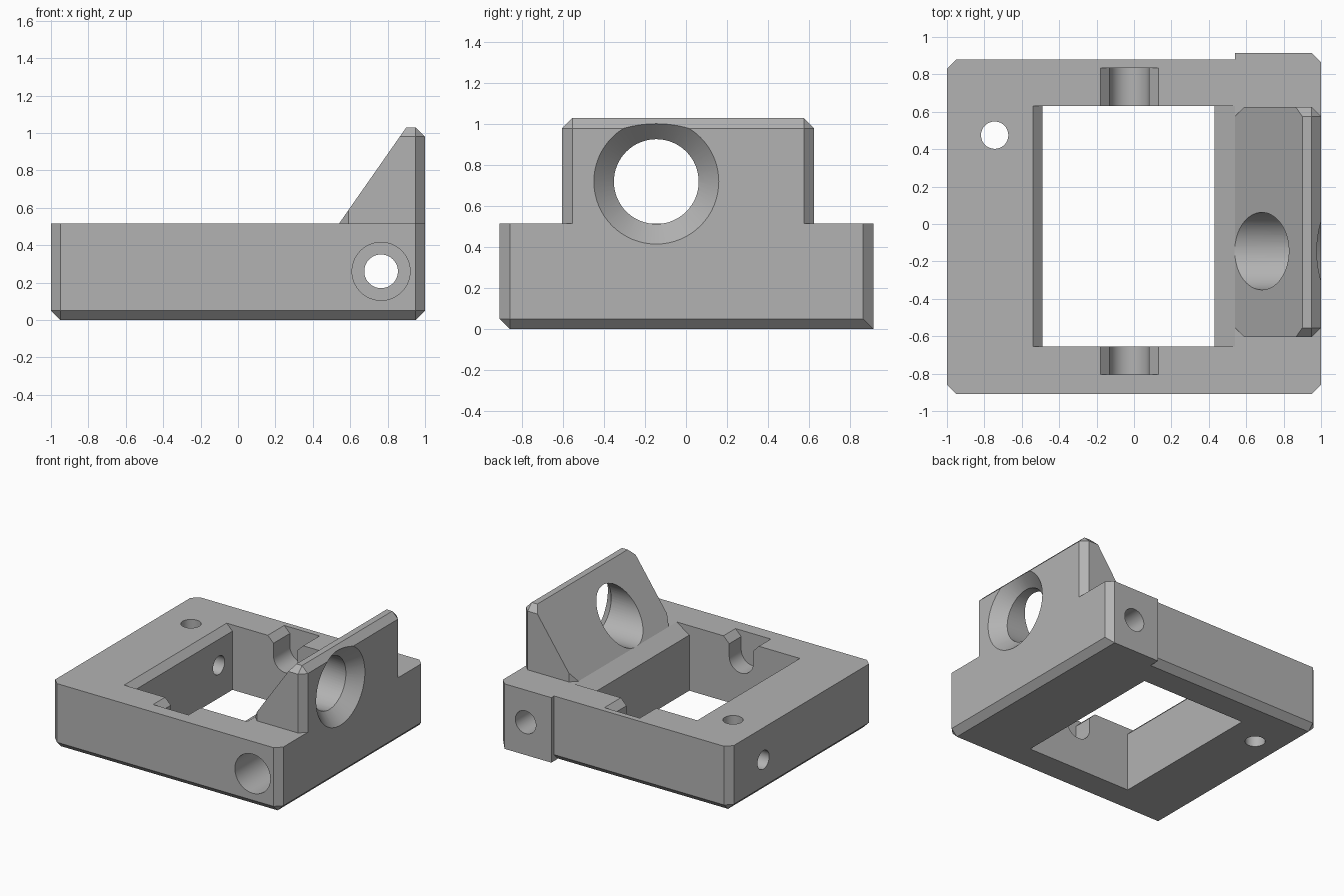
import bpy, bmesh, math
from mathutils import Matrix, Vector

cube = bpy.data.objects.get("Cube")
if cube:
    bpy.data.objects.remove(cube, do_unlink=True)

TOP = 0.515      # height of the frame
CHAMFER = 0.05

grey = bpy.data.materials.new("light_grey")
grey.use_nodes = True
grey.diffuse_color = (0.45, 0.45, 0.45, 1)
grey.node_tree.nodes["Principled BSDF"].inputs["Base Color"].default_value = grey.diffuse_color


def make_object(name, bm):
    bmesh.ops.recalc_face_normals(bm, faces=bm.faces)
    mesh = bpy.data.meshes.new(name)
    bm.to_mesh(mesh)
    bm.free()
    mesh.materials.append(grey)
    obj = bpy.data.objects.new(name, mesh)
    bpy.context.collection.objects.link(obj)
    return obj


def chamfered_box(lo, hi, pick):
    """Box whose edges are chamfered where pick(midpoint offset, -1..1) is true."""
    lo, hi = Vector(lo), Vector(hi)
    bm = bmesh.new()
    bmesh.ops.create_cube(bm, size=2)
    edges = [e for e in bm.edges if pick((e.verts[0].co + e.verts[1].co) / 2)]
    mid, half = (lo + hi) / 2, (hi - lo) / 2
    for v in bm.verts:
        v.co = Vector(m + h * c for m, h, c in zip(mid, half, v.co))
    bmesh.ops.bevel(bm, geom=edges, offset=CHAMFER, segments=1, affect='EDGES')
    return bm


def prism(name, profile, y0, y1):
    """Extrude an x-z outline along y."""
    bm = bmesh.new()
    face = bm.faces.new([bm.verts.new((x, y0, z)) for x, z in profile])
    side = bmesh.ops.extrude_face_region(bm, geom=[face])["geom"]
    bmesh.ops.translate(bm, verts=[g for g in side if isinstance(g, bmesh.types.BMVert)],
                        vec=(0, y1 - y0, 0))
    return make_object(name, bm)


def drill(name, start, axis, length, r1, r2=None):
    """Round or conical cutter from start along axis."""
    axis = Vector(axis)
    bm = bmesh.new()
    turn = axis.to_track_quat('Z', 'Y').to_matrix().to_4x4()
    centre = Vector(start) + axis * length / 2
    bmesh.ops.create_cone(bm, cap_ends=True, segments=64, radius1=r1,
                          radius2=r1 if r2 is None else r2, depth=length,
                          matrix=Matrix.Translation(centre) @ turn)
    return make_object(name, bm)


def combine(target, tool, operation):
    tool.hide_render = True
    mod = target.modifiers.new(tool.name, 'BOOLEAN')
    mod.operation, mod.solver, mod.object = operation, 'EXACT', tool
    bpy.context.view_layer.objects.active = target
    bpy.ops.object.modifier_apply(modifier=mod.name)
    bpy.data.objects.remove(tool, do_unlink=True)


# Rectangular frame, chamfered on the uprights and around the bottom
body = make_object("bracket_body", chamfered_box(
    (-1, -0.91, 0), (1, 0.88, TOP), lambda m: m.z < 0.5))

# Raised pad on the back corner
pad = make_object("back_pad", chamfered_box(
    (0.54, 0.7, 0), (1, 0.915, TOP),
    lambda m: m.x > 0.5 and (m.z < -0.5 or (m.y > 0.5 and abs(m.z) < 0.5))))
combine(body, pad, 'UNION')

# Central window with sloped upper edges
combine(body, prism("window_cutter", [
    (-0.49, -0.1), (0.43, -0.1), (0.43, 0.44), (0.54, TOP), (0.54, 0.7),
    (-0.54, 0.7), (-0.54, TOP), (-0.49, TOP - CHAMFER)], -0.655, 0.63), 'DIFFERENCE')

# U-shaped shaft notches with flared mouths, front and back
R, CX, CZ = 0.105, -0.025, 0.365
arc = [(CX + R * math.cos(a), CZ + R * math.sin(a))
       for a in (math.pi * (1 + i / 24) for i in range(25))]
mouth = R + CHAMFER
notch = arc + [(CX + R, TOP - CHAMFER), (CX + mouth, TOP), (CX + mouth, 0.7),
               (CX - mouth, 0.7), (CX - mouth, TOP), (CX - R, TOP - CHAMFER)]
for y0, y1 in ((-0.805, -0.6), (0.6, 0.835)):
    combine(body, prism("notch_cutter", notch, y0, y1), 'DIFFERENCE')

# Upright wedge, chamfered then sliced along its slope
bm = chamfered_box((0.54, -0.605, 0.3), (1, 0.625, 1.03), lambda m: m.z > -0.5)
cut = bmesh.ops.bisect_plane(
    bm, geom=bm.verts[:] + bm.edges[:] + bm.faces[:], plane_co=(0.54, 0, TOP),
    plane_no=(-(1.03 - TOP), 0, 0.36), clear_outer=True)
bmesh.ops.holes_fill(bm, edges=[g for g in cut["geom_cut"] if isinstance(g, bmesh.types.BMEdge)])
combine(body, make_object("upright_wedge", bm), 'UNION')

# Large bore with a conical countersink in the upright
bore = (-0.145, 0.72)
combine(body, drill("bore_cutter", (1.2, *bore), (-1, 0, 0), 0.9, 0.207), 'DIFFERENCE')
combine(body, drill("countersink_cutter", (1.02, *bore), (-1, 0, 0), 0.12, 0.325, 0.205), 'DIFFERENCE')

# Screw hole along the side with a deep counterbore at the front
combine(body, drill("screw_hole_cutter", (0.765, -1.2, 0.26), (0, 1, 0), 2.4, 0.09), 'DIFFERENCE')
combine(body, drill("counterbore_cutter", (0.765, -1.2, 0.26), (0, 1, 0), 0.75, 0.155), 'DIFFERENCE')

# Small pin holes: vertical, and through the side wall
combine(body, drill("pin_hole_cutter", (-0.745, 0.475, -0.2), (0, 0, 1), 1, 0.073), 'DIFFERENCE')
combine(body, drill("side_hole_cutter", (-1.2, 0.46, 0.26), (1, 0, 0), 0.9, 0.073), 'DIFFERENCE')

# Smooth the bores, keep the chamfers crisp
bpy.ops.object.select_all(action='DESELECT')
body.select_set(True)
bpy.context.view_layer.objects.active = body
bpy.ops.object.shade_smooth_by_angle(angle=math.radians(20))
